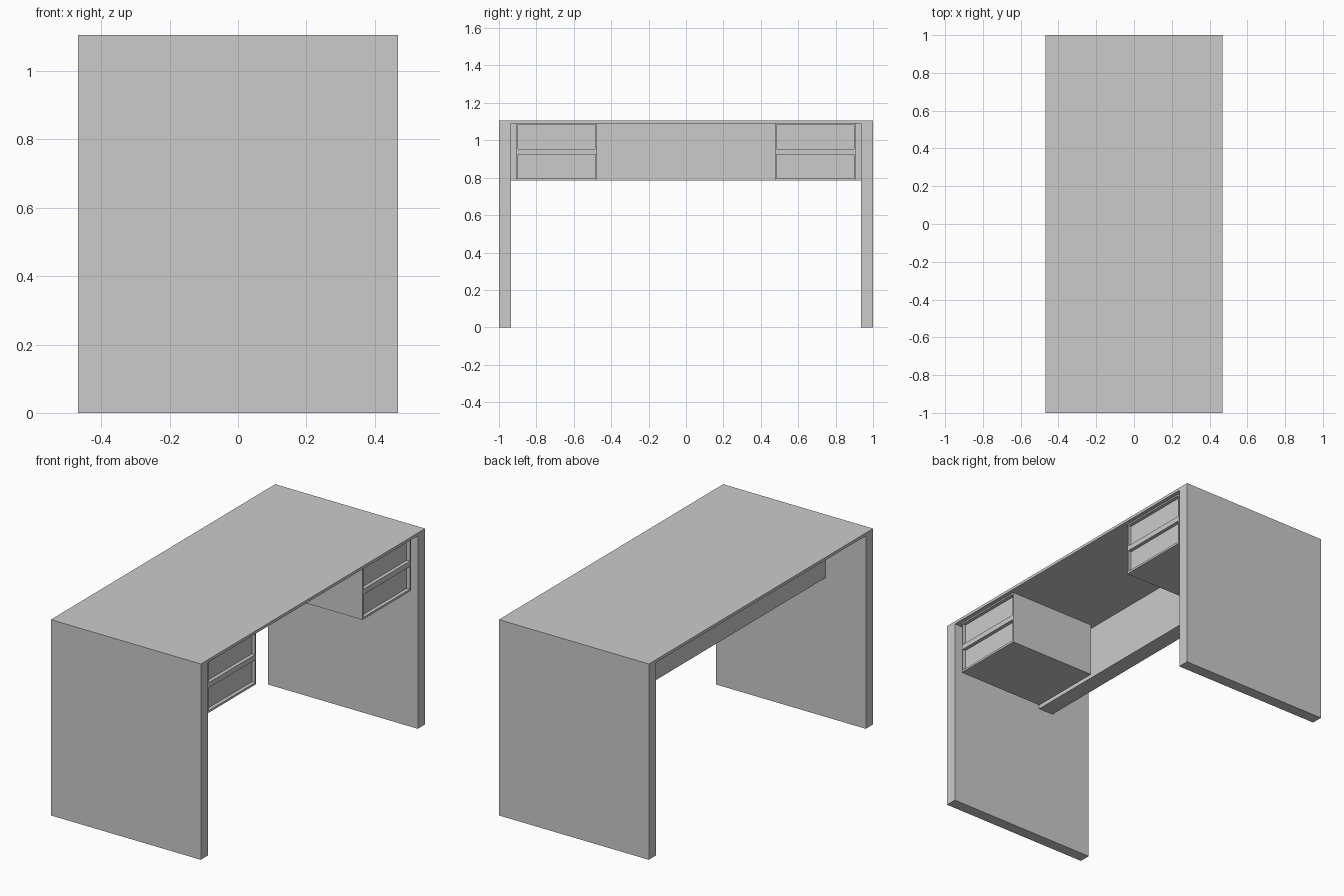
import bpy, bmesh
from mathutils import Vector

if "Cube" in bpy.data.objects:
    bpy.data.objects.remove(bpy.data.objects["Cube"])

HX, HY, TOP = 0.468, 1.0, 1.105     # half depth, half length, height
LEG, SLAB = 0.065, 0.016            # side panel and top thickness
LOW = 0.784                         # underside of drawers and back panel


def finish(name, bm):
    bmesh.ops.recalc_face_normals(bm, faces=bm.faces)
    mesh = bpy.data.meshes.new(name)
    bm.to_mesh(mesh)
    bm.free()
    ob = bpy.data.objects.new(name, mesh)
    bpy.context.collection.objects.link(ob)
    return ob


def box(x0, x1, y0, y1, z0, z1):
    bm = bmesh.new()
    bmesh.ops.create_cube(bm, size=1)
    for v in bm.verts:
        v.co = Vector((x1 if v.co.x > 0 else x0,
                       y1 if v.co.y > 0 else y0,
                       z1 if v.co.z > 0 else z0))
    return bm


# Desk shell: top and two side panels as one extruded arch
profile = [(-HY, 0), (-HY, TOP), (HY, TOP), (HY, 0),
           (HY - LEG, 0), (HY - LEG, TOP - SLAB),
           (-HY + LEG, TOP - SLAB), (-HY + LEG, 0)]
bm = bmesh.new()
face = bm.faces.new([bm.verts.new((-HX, y, z)) for y, z in profile])
ext = bmesh.ops.extrude_face_region(bm, geom=[face])
new_verts = [g for g in ext["geom"] if isinstance(g, bmesh.types.BMVert)]
bmesh.ops.translate(bm, verts=new_verts, vec=(2 * HX, 0, 0))
finish("desk_shell", bm)

# Privacy panel spanning between the side panels
finish("back_panel", box(-0.215, -0.122, -HY + LEG, HY - LEG, LOW, TOP - SLAB))


# Drawer cabinets with two recessed drawer fronts each
def cabinet(name, side):
    y0, y1 = sorted((side * 0.475, side * 0.905))
    front = 0.445
    bm = box(-0.098, front, y0, y1, LOW, TOP - SLAB)
    rows = [(0.796, 0.924), (0.954, 1.081)]
    cuts = [((0, y, 0), (0, 1, 0)) for y in (y0 + 0.008, y1 - 0.008)]
    cuts += [((0, 0, z), (0, 0, 1)) for row in rows for z in row]
    for co, no in cuts:
        bmesh.ops.bisect_plane(bm, geom=bm.verts[:] + bm.edges[:] + bm.faces[:],
                               plane_co=co, plane_no=no)
    bm.normal_update()
    drawers = []
    for f in bm.faces:
        c = f.calc_center_median()
        if (c.x > front - 1e-4 and y0 + 0.05 < c.y < y1 - 0.05
                and any(a < c.z < b for a, b in rows)):
            drawers.append(f)
    bmesh.ops.inset_individual(bm, faces=drawers, thickness=0, depth=-0.02)
    finish(name, bm)


cabinet("left_drawer_cabinet", -1)
cabinet("right_drawer_cabinet", 1)
